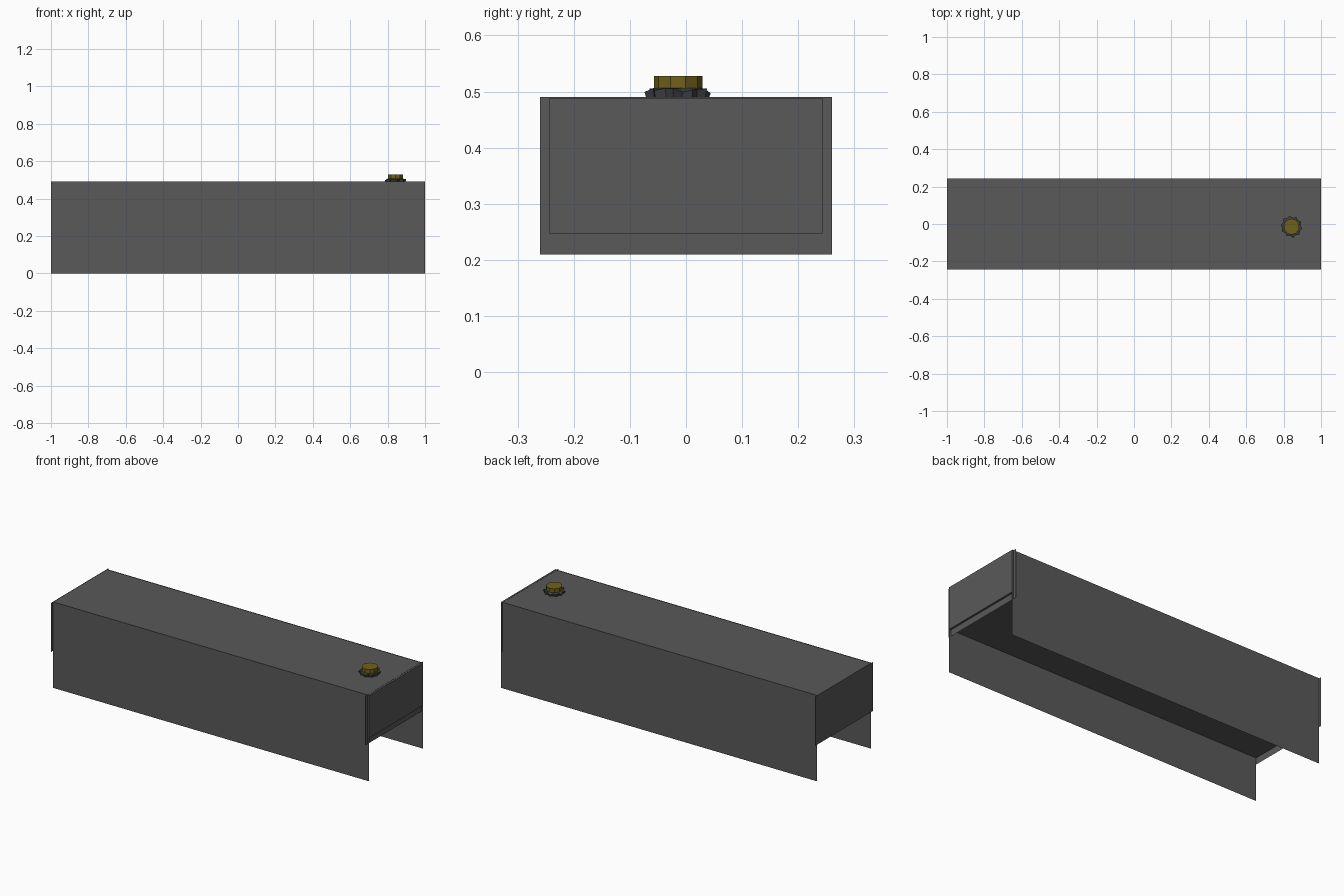
import bpy, bmesh, math, random

if "Cube" in bpy.data.objects:
    bpy.data.objects.remove(bpy.data.objects["Cube"])

random.seed(4)

def material(name, rgb):
    m = bpy.data.materials.new(name)
    m.diffuse_color = (*rgb, 1)
    m.use_nodes = True
    m.node_tree.nodes["Principled BSDF"].inputs["Base Color"].default_value = m.diffuse_color
    return m

DARK = material("dark_grey", (0.10, 0.10, 0.10))
BLACK = material("weld_grey", (0.05, 0.05, 0.055))
BRASS = material("dark_brass", (0.16, 0.12, 0.01))

def finish(name, bm, mat):
    me = bpy.data.meshes.new(name)
    bm.to_mesh(me)
    bm.free()
    me.materials.append(mat)
    ob = bpy.data.objects.new(name, me)
    bpy.context.collection.objects.link(ob)
    return ob

def sheet(name, pts):
    bm = bmesh.new()
    bm.faces.new([bm.verts.new(p) for p in pts])
    return finish(name, bm, DARK)

# Closed tank body, whose floor is the shelf visible from below
bm = bmesh.new()
bmesh.ops.create_cube(bm, size=1)
for v in bm.verts:
    v.co.x *= 1.998
    v.co.y *= 0.486
    v.co.z = 0.489 if v.co.z > 0 else 0.247
finish("tank_body", bm, DARK)

# Long side skirts reaching the ground
for name, y in (("front_skirt", -0.244), ("back_skirt", 0.244)):
    pts = [(-0.999, y, 0), (0.999, y, 0), (0.999, y, 0.491), (-0.999, y, 0.491)]
    sheet(name, pts if y < 0 else pts[::-1])

# End plates: wider than the body, right one set slightly inwards
for name, x in (("left_end_plate", -1.0), ("right_end_plate", 0.988)):
    pts = [(x, -0.26, 0.21), (x, 0.26, 0.21), (x, 0.26, 0.49), (x, -0.26, 0.49)]
    sheet(name, pts if x > 0 else pts[::-1])

# Filler cap and its jagged collar
CX, CY = 0.842, -0.014

def ring(bm, n, radius, z):
    out = []
    for i in range(n):
        a = math.tau * (i + 0.5) / n
        r, h = radius(i), z(i)
        out.append(bm.verts.new((CX + r * math.cos(a), CY + r * math.sin(a), h)))
    return out

def stack(name, rings, bm, mat):
    for lo, hi in zip(rings, rings[1:]):
        n = len(lo)
        for i in range(n):
            j = (i + 1) % n
            bm.faces.new((lo[i], lo[j], hi[j], hi[i]))
    bm.faces.new(rings[-1])
    return finish(name, bm, mat)

bm = bmesh.new()
stack("filler_cap", [ring(bm, 10, lambda i: 0.043, lambda i: 0.489),
                     ring(bm, 10, lambda i: 0.043, lambda i: 0.528)], bm, BRASS)

N = 20
outer = [(0.060 if i % 2 else 0.050) + random.uniform(-0.003, 0.001) for i in range(N)]
lift = [random.uniform(0.496, 0.507) for i in range(N)]
bm = bmesh.new()
stack("cap_collar", [ring(bm, N, lambda i: outer[i] - 0.003, lambda i: 0.489),
                     ring(bm, N, lambda i: outer[i], lambda i: lift[i]),
                     ring(bm, N, lambda i: 0.042, lambda i: 0.506)], bm, BLACK)
